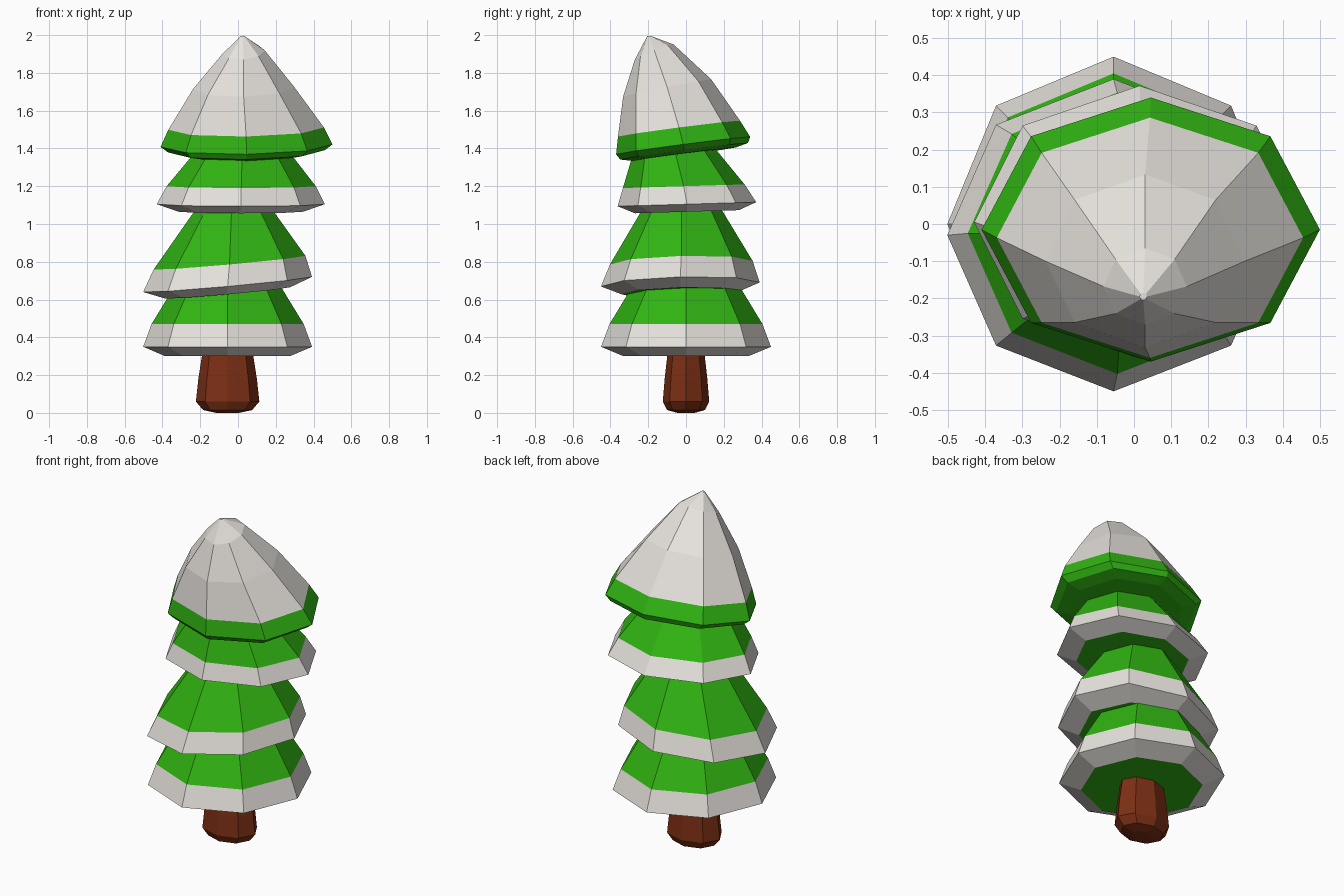
import bpy, bmesh
from math import cos, sin, pi

SIDES = 8


def material(name, rgb):
    m = bpy.data.materials.new(name)
    m.diffuse_color = (*rgb, 1)
    return m


GREEN = material("needles", (0.03, 0.46, 0.006))
SNOW = material("snow", (0.8, 0.77, 0.73))
BROWN = material("bark", (0.2, 0.028, 0.007))


def loft(name, rings, bands, mats, tilt=(0, 0)):
    """Stack octagon rings (cx, cy, z, rx, ry[, tilt_x, tilt_y]); bands gives
    the material of the bottom cap and then of each strip upward."""
    bm = bmesh.new()
    loops = []
    for cx, cy, z, rx, ry, *own in rings:
        tx, ty = own or tilt
        loop = []
        for i in range(SIDES):
            dx, dy = rx * cos(2 * pi * i / SIDES), ry * sin(2 * pi * i / SIDES)
            loop.append(bm.verts.new((cx + dx, cy + dy, z + tx * dx + ty * dy)))
        loops.append(loop)
    bm.faces.new(loops[0][::-1]).material_index = bands[0]
    for low, high, band in zip(loops, loops[1:], bands[1:]):
        for i in range(SIDES):
            j = (i + 1) % SIDES
            bm.faces.new((low[i], low[j], high[j], high[i])).material_index = band
    bm.faces.new(loops[-1]).material_index = bands[-1]
    bmesh.ops.remove_doubles(bm, verts=bm.verts, dist=0.0005)
    bmesh.ops.recalc_face_normals(bm, faces=bm.faces)
    me = bpy.data.meshes.new(name)
    bm.to_mesh(me)
    bm.free()
    for m in mats:
        me.materials.append(m)
    bpy.context.collection.objects.link(bpy.data.objects.new(name, me))


# Trunk with a chamfered foot
loft("trunk", [(-0.055, 0, 0.0, 0.06, 0.045),
               (-0.055, 0, 0.015, 0.13, 0.1),
               (-0.055, 0, 0.06, 0.168, 0.123),
               (-0.055, 0, 0.18, 0.155, 0.113),
               (-0.055, 0, 0.34, 0.13, 0.095)], [0] * 5, [BROWN])

# Three lower tiers: green underside, snowy rim, green slope
RIM = [0, 1, 1, 0, 0]
loft("bottom_tier", [(-0.055, 0, 0.3, 0.33, 0.33),
                     (-0.055, 0, 0.35, 0.447, 0.45),
                     (-0.055, 0, 0.47, 0.403, 0.405),
                     (-0.055, 0, 0.66, 0.287, 0.29),
                     (-0.055, 0, 0.78, 0.2, 0.2)], RIM, [GREEN, SNOW])
loft("lower_middle_tier", [(-0.055, -0.03, 0.635, 0.33, 0.31),
                           (-0.055, -0.03, 0.68, 0.447, 0.42),
                           (-0.045, -0.025, 0.795, 0.402, 0.378),
                           (-0.035, -0.025, 1.06, 0.215, 0.22),
                           (-0.03, -0.025, 1.16, 0.14, 0.14)],
     RIM, [GREEN, SNOW], (0.09, 0.025))
loft("upper_middle_tier", [(0.015, 0.005, 1.065, 0.33, 0.275),
                           (0.015, 0.005, 1.105, 0.445, 0.367),
                           (0.017, -0.012, 1.2, 0.395, 0.322),
                           (0.022, -0.055, 1.37, 0.258, 0.228),
                           (0.025, -0.075, 1.46, 0.19, 0.17)],
     RIM, [GREEN, SNOW], (0, 0.03))

# Top tier: green rim under a leaning snow cap
loft("snow_topped_tier", [(0.045, -0.01, 1.37, 0.33, 0.275),
                          (0.045, -0.01, 1.385, 0.415, 0.338),
                          (0.045, -0.015, 1.415, 0.455, 0.355),
                          (0.043, -0.037, 1.505, 0.412, 0.323),
                          (0.03, -0.1, 1.72, 0.268, 0.233, 0.02, 0.2),
                          (0.03, -0.168, 1.91, 0.112, 0.103, 0.08, 0.39),
                          (0.025, -0.195, 1.995, 0.01, 0.01, 0, 0)],
     [0, 0, 0, 0, 1, 1, 1], [GREEN, SNOW], (0.015, 0.13))
